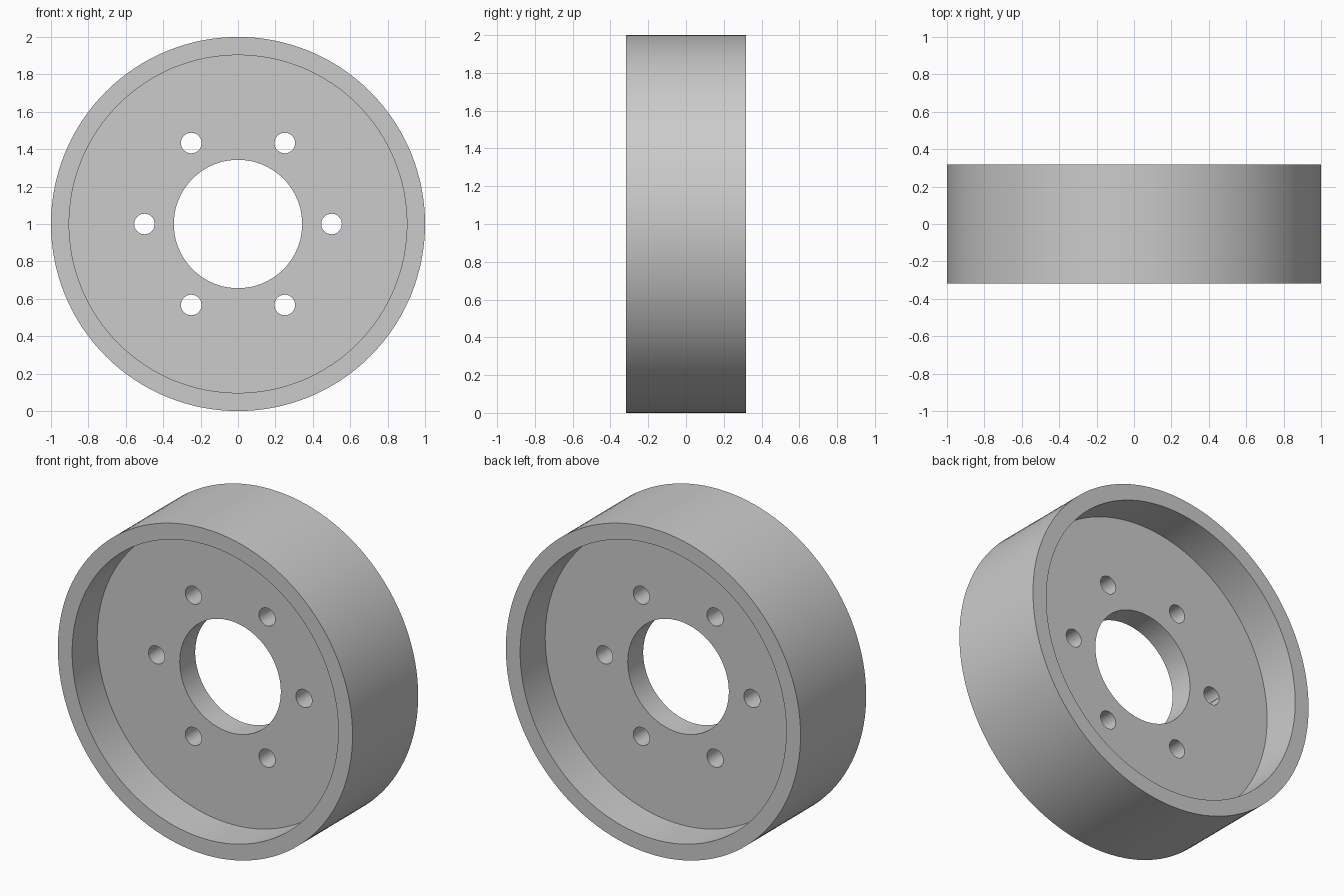
import bpy
import math
from mathutils import Matrix, Vector

if "Cube" in bpy.data.objects:
    bpy.data.objects.remove(bpy.data.objects["Cube"], do_unlink=True)

# Main sizes
OUTER, INNER, BORE = 1.0, 0.903, 0.343
HALF_WIDTH, HALF_WEB = 0.318, 0.075
BOLT_CIRCLE, BOLT_RADIUS, BOLTS = 0.5, 0.055, 6
SEGMENTS = 128
CENTRE = Vector((0, 0, OUTER))

grey = bpy.data.materials.new("light_grey")
grey.use_nodes = True
colour = (0.6, 0.6, 0.6, 1)
grey.diffuse_color = colour
grey.node_tree.nodes["Principled BSDF"].inputs["Base Color"].default_value = colour


def lathe(name, profile, segments):
    """Turn a closed (radius, y) profile around the y axis."""
    n = len(profile)
    verts = [(r * math.cos(a), y, r * math.sin(a))
             for a in (math.tau * i / segments for i in range(segments))
             for r, y in profile]
    faces = [(i * n + j, i * n + (j + 1) % n,
              (i + 1) % segments * n + (j + 1) % n, (i + 1) % segments * n + j)
             for i in range(segments) for j in range(n)]
    mesh = bpy.data.meshes.new(name)
    mesh.from_pydata(verts, [], faces)
    mesh.materials.append(grey)
    obj = bpy.data.objects.new(name, mesh)
    obj.location = CENTRE
    bpy.context.collection.objects.link(obj)
    return obj


def activate(obj):
    bpy.ops.object.select_all(action='DESELECT')
    obj.select_set(True)
    bpy.context.view_layer.objects.active = obj


# Wheel: wide rim with a thin web recessed equally on both sides
front = [(BORE, -HALF_WEB), (INNER, -HALF_WEB), (INNER, -HALF_WIDTH), (OUTER, -HALF_WIDTH)]
back = [(r, -y) for r, y in reversed(front)]
wheel = lathe("wheel_rim_and_web", front + back, SEGMENTS)
activate(wheel)
bpy.ops.object.mode_set(mode='EDIT')
bpy.ops.mesh.select_all(action='SELECT')
bpy.ops.mesh.normals_make_consistent(inside=False)
bpy.ops.object.mode_set(mode='OBJECT')

# Bolt holes drilled through the web
for i in range(BOLTS):
    spot = Matrix.Rotation(math.tau * i / BOLTS, 3, 'Y') @ Vector((BOLT_CIRCLE, 0, 0))
    bpy.ops.mesh.primitive_cylinder_add(vertices=40, radius=BOLT_RADIUS, depth=HALF_WEB * 4,
                                        location=CENTRE + spot, rotation=(math.pi / 2, 0, 0))
    drill = bpy.context.object
    drill.name = "bolt_hole_cutter"
    drill.hide_render = True
    drill.data.materials.append(grey)
    activate(wheel)
    cut = wheel.modifiers.new("bolt_hole", 'BOOLEAN')
    cut.operation = 'DIFFERENCE'
    cut.solver = 'EXACT'
    cut.object = drill
    bpy.ops.object.modifier_apply(modifier=cut.name)
    bpy.data.objects.remove(drill, do_unlink=True)

activate(wheel)
bpy.ops.object.shade_smooth_by_angle(angle=math.radians(30))
